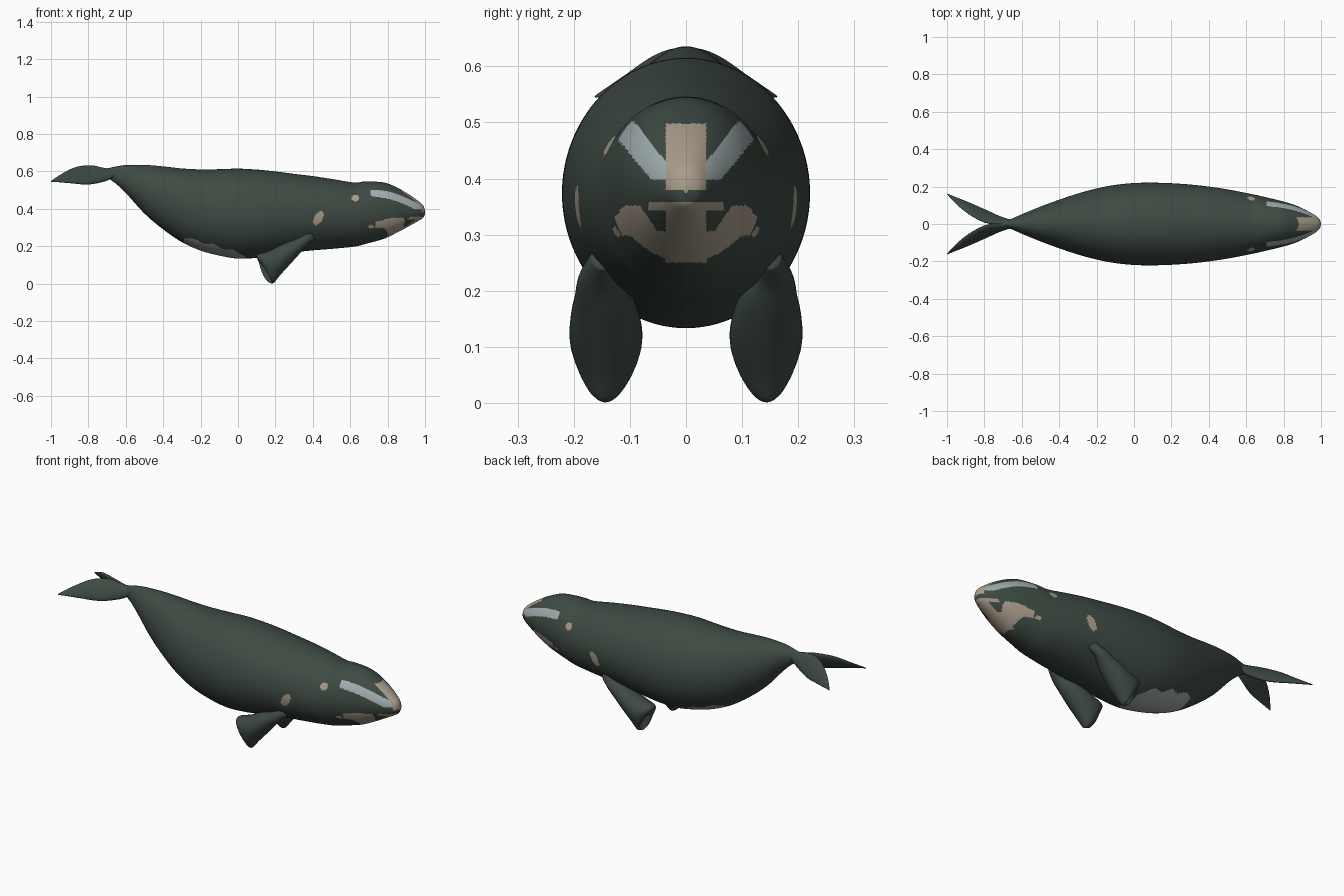
import bpy, bmesh, math
from mathutils import Vector


def material(name, rgb):
    m = bpy.data.materials.new(name)
    m.diffuse_color = (*rgb, 1)
    return m


skin = material("dark green grey skin", (0.048, 0.069, 0.056))
tan = material("tan patches", (0.40, 0.34, 0.26))
pale = material("pale blue grey stripes", (0.36, 0.43, 0.45))
grey = material("belly grey", (0.36, 0.37, 0.39))


def smooth_rows(rows, steps):
    """Catmull-Rom interpolation through rows of equal-length numbers."""
    out = []
    n = len(rows)
    for i in range(n - 1):
        a, b, c, d = (rows[max(i - 1, 0)], rows[i], rows[i + 1], rows[min(i + 2, n - 1)])
        for k in range(steps):
            t = k / steps
            out.append([0.5 * (2 * q + (r - p) * t + (2 * p - 5 * q + 4 * r - s) * t * t
                               + (3 * q - p - 3 * r + s) * t ** 3)
                        for p, q, r, s in zip(a, b, c, d)])
    out.append(list(rows[-1]))
    return out


def loft(name, rings, mats, rule=None):
    """Skin a list of closed rings, cap the ends and shade smooth."""
    bm = bmesh.new()
    vr = [[bm.verts.new(p) for p in ring] for ring in rings]
    n = len(vr[0])
    for a, b in zip(vr, vr[1:]):
        for j in range(n):
            bm.faces.new((a[j], a[(j + 1) % n], b[(j + 1) % n], b[j]))
    bm.faces.new(vr[0])
    bm.faces.new(vr[-1])
    bmesh.ops.recalc_face_normals(bm, faces=bm.faces)
    for f in bm.faces:
        f.smooth = True
        if rule:
            f.material_index = rule(f.calc_center_median())
    me = bpy.data.meshes.new(name)
    bm.to_mesh(me)
    bm.free()
    for m in mats:
        me.materials.append(m)
    ob = bpy.data.objects.new(name, me)
    bpy.context.collection.objects.link(ob)
    return ob


# Body profile: x, top z, bottom z, half width
profile = [
    (-0.72, 0.612, 0.580, 0.008), (-0.66, 0.625, 0.540, 0.026), (-0.60, 0.634, 0.485, 0.052),
    (-0.50, 0.635, 0.375, 0.093), (-0.40, 0.627, 0.290, 0.130), (-0.30, 0.616, 0.222, 0.163),
    (-0.20, 0.611, 0.177, 0.190), (-0.10, 0.612, 0.150, 0.209), (0.0, 0.615, 0.134, 0.219),
    (0.10, 0.610, 0.138, 0.221), (0.20, 0.600, 0.152, 0.218), (0.30, 0.587, 0.167, 0.211),
    (0.40, 0.575, 0.178, 0.200), (0.50, 0.560, 0.186, 0.185), (0.62, 0.541, 0.198, 0.162),
    (0.68, 0.546, 0.212, 0.149), (0.78, 0.541, 0.240, 0.125), (0.85, 0.514, 0.273, 0.105),
    (0.91, 0.480, 0.305, 0.079), (0.96, 0.445, 0.333, 0.052), (0.99, 0.418, 0.352, 0.028),
    (1.0, 0.388, 0.374, 0.004),
]


def blob(p, x, z, rx, rz, slant=0.0):
    return ((p.x - x - slant * (p.z - z)) / rx) ** 2 + ((p.z - z) / rz) ** 2 < 1


def body_colour(p):
    x, y, z = p.x, abs(p.y), p.z
    # side spots
    if blob(p, 0.628, 0.458, 0.020, 0.018) or blob(p, 0.43, 0.35, 0.024, 0.038, 0.4):
        return 1
    if blob(p, 0.712, 0.305, 0.016, 0.009):
        return 1
    # snout patch and stripes
    if x > 0.71:
        if y < 0.036 and 0.38 < z < 0.498:
            return 1
        high = 0.508 - 1.15 * (x - 0.7) ** 2
        inner = max(0.036, 0.036 + (z - 0.43) * 0.79)
        outer = min(0.120, 0.075 + (z - 0.4) * 0.67)
        if 0.398 < z < 0.503 and inner < y < outer and high - 0.042 < z < high + 0.005:
            return 2
    # chin patch
    if x > 0.735 and 0.25 < z < 0.358:
        low = min(0.25 + 5 * y * y, 0.298)
        if y < 0.067 and z > 0.343 or y < 0.036:
            return 1
        if y < 0.132 and low < z < 0.306:
            return 1
        if 0.05 + (z - 0.305) * 0.7 < y < 0.132 - max(0, z - 0.328) and 0.3 < z < 0.352:
            return 1
    # underside patch
    if -0.29 < x < 0.04 and z < 0.4:
        depth = (0.395 - z) / (0.225 + 0.04 * (x + 0.2) / 0.2)
        wave = 0.025 * math.sin(x * 60)
        if depth > 0.71 + 0.55 * (x + 0.28) + wave:
            return 3
    return 0


SIDES = 200
rings = []
for x, top, bot, w in smooth_rows(profile, 16):
    c, h = (top + bot) / 2, (top - bot) / 2
    rings.append([(x, w * math.sin(2 * math.pi * j / SIDES), c + h * math.cos(2 * math.pi * j / SIDES))
                  for j in range(SIDES)])
loft("body", rings, [skin, tan, pale, grey], body_colour)


def blade(name, stations, side):
    """Lens-section fin through rows of leading point, trailing point, half thickness."""
    rows = smooth_rows(stations, 6)
    mids = [(Vector(r[:3]) + Vector(r[3:6])) / 2 for r in rows]
    rings = []
    for i, r in enumerate(rows):
        chord = (Vector(r[3:6]) - Vector(r[:3])) / 2
        along = mids[min(i + 1, len(mids) - 1)] - mids[max(i - 1, 0)]
        nrm = chord.cross(along).normalized() * r[6]
        ring = []
        for j in range(36):
            a = 2 * math.pi * j / 36
            p = mids[i] + chord * math.cos(a) + nrm * math.sin(a)
            ring.append((p.x, p.y * side, p.z))
        rings.append(ring)
    loft(name, rings, [skin])


flipper = [
    (0.41, 0.150, 0.24, 0.38, 0.150, 0.28, 0.018),
    (0.365, 0.157, 0.20, 0.32, 0.160, 0.242, 0.034),
    (0.325, 0.147, 0.155, 0.24, 0.150, 0.212, 0.053),
    (0.275, 0.142, 0.100, 0.165, 0.145, 0.175, 0.064),
    (0.225, 0.142, 0.045, 0.105, 0.143, 0.155, 0.062),
    (0.190, 0.145, 0.003, 0.105, 0.143, 0.130, 0.042),
    (0.172, 0.147, 0.008, 0.135, 0.145, 0.085, 0.008),
]
fluke = [
    (-0.655, 0.015, 0.575, -0.655, 0.0, 0.612, 0.014),
    (-0.71, 0.032, 0.548, -0.71, 0.0, 0.617, 0.018),
    (-0.80, 0.076, 0.531, -0.79, 0.008, 0.632, 0.017),
    (-0.90, 0.121, 0.538, -0.87, 0.046, 0.622, 0.013),
    (-0.96, 0.146, 0.543, -0.94, 0.098, 0.588, 0.007),
    (-1.0, 0.163, 0.545, -0.998, 0.157, 0.551, 0.001),
]
# Paired flippers and tail flukes
for side, label in ((1, "left"), (-1, "right")):
    blade(label + "_flipper", flipper, side)
    blade(label + "_tail_fluke", fluke, side)
